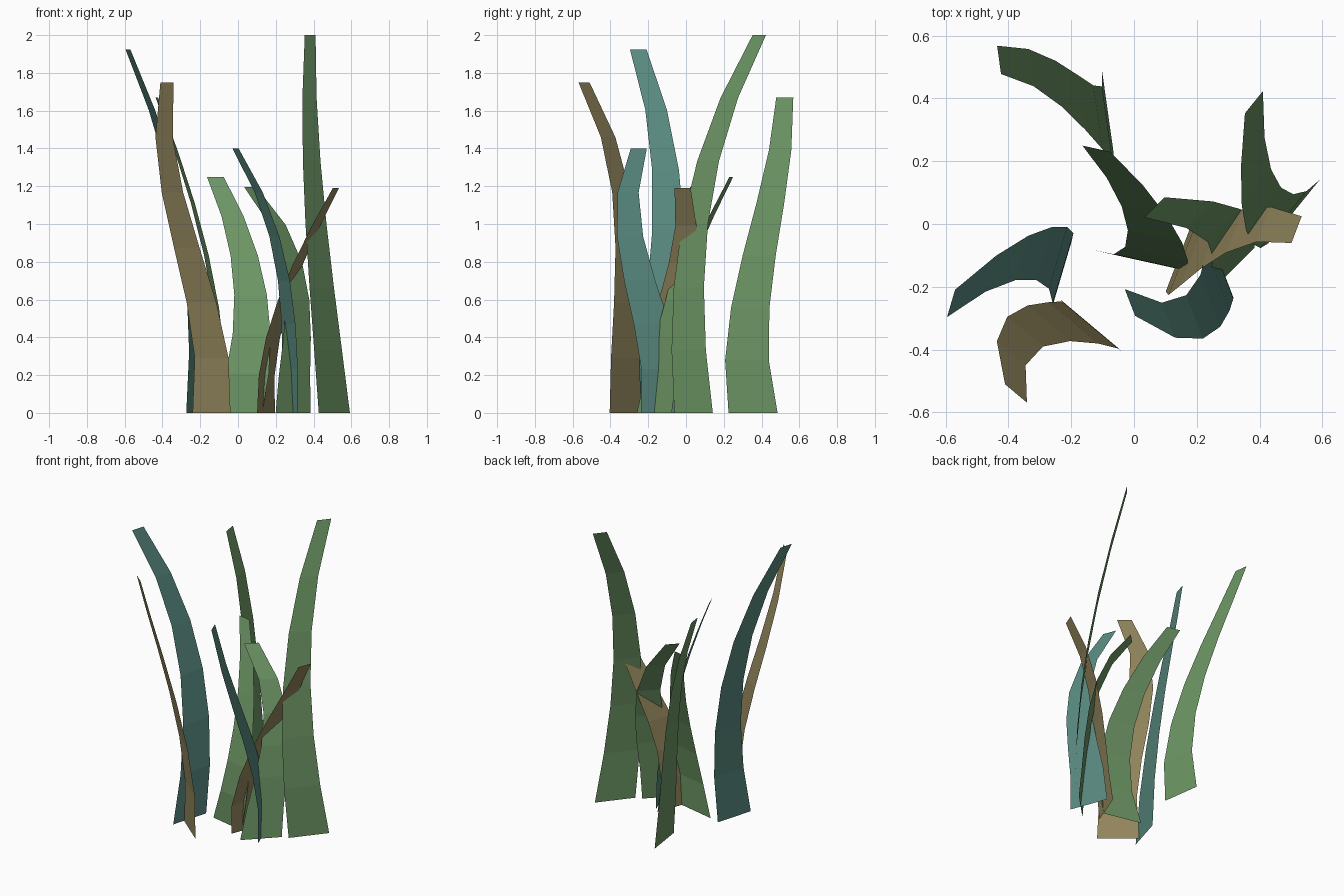
import bpy
import bmesh
from math import radians, cos, sin
from mathutils import Vector

cube = bpy.data.objects.get("Cube")
if cube:
    bpy.data.objects.remove(cube, do_unlink=True)

SEGMENTS = 6
BASE_WIDTH = 0.262
TIP_WIDTH = 0.091


def make_material(name, rgb):
    mat = bpy.data.materials.new(name)
    mat.use_nodes = True
    colour = (*rgb, 1.0)
    mat.diffuse_color = colour
    mat.node_tree.nodes["Principled BSDF"].inputs["Base Color"].default_value = colour
    return mat


leaf_green = make_material("leaf green", (0.15, 0.30, 0.127))
blue_green = make_material("blue green", (0.10, 0.255, 0.215))
dry_olive = make_material("dry olive", (0.285, 0.235, 0.107))


def spine_point(points, t):
    """Smooth curve passing through evenly spaced spine points."""
    s = t * (len(points) - 1)
    result = Vector((0, 0))
    for i, p in enumerate(points):
        weight = 1.0
        for j in range(len(points)):
            if j != i:
                weight *= (s - j) / (i - j)
        result += Vector(p) * weight
    return result


def make_blade(name, material, height, yaw, spine):
    """Flat tapering ribbon with level cross edges, bent along its spine."""
    across = Vector((cos(radians(yaw)), sin(radians(yaw)), 0))
    bm = bmesh.new()
    previous = None
    for level in range(SEGMENTS + 1):
        t = level / SEGMENTS
        centre = spine_point(spine, t).to_3d()
        centre.z = height * t
        half = across * (BASE_WIDTH + (TIP_WIDTH - BASE_WIDTH) * t) / 2
        row = [bm.verts.new(centre - half), bm.verts.new(centre + half)]
        if previous:
            bm.faces.new((previous[0], previous[1], row[1], row[0]))
        previous = row
    mesh = bpy.data.meshes.new(name)
    bm.to_mesh(mesh)
    bm.free()
    mesh.materials.append(material)
    obj = bpy.data.objects.new(name, mesh)
    bpy.context.collection.objects.link(obj)
    return obj


# Green blades
make_blade("tall_left_blade", leaf_green, 2.0, 51,
           [(.51, .04), (.443, .015), (.39, .117), (.382, .388)])
make_blade("back_right_blade", leaf_green, 1.67, 98,
           [(-.083, .355), (-.115, .34), (-.24, .447), (-.43, .523)])
make_blade("middle_blade", leaf_green, 1.25, -12.5,
           [(0, -.112), (.072, -.095), (.033, .04), (-.12, .24)])
make_blade("curled_left_blade", leaf_green, 1.195, 45,
           [(.292, -.168), (.313, -.09), (.287, -.005), (.065, .053)])

# Blue-green blades
make_blade("tall_right_blade", blue_green, 1.925, 73.6,
           [(-.237, -.185), (-.242, -.108), (-.357, -.108), (-.583, -.253)])
make_blade("front_left_blade", blue_green, 1.4, -69,
           [(.271, -.115), (.268, -.18), (.193, -.296), (-.013, -.25)])

# Dry blades
make_blade("front_right_blade", dry_olive, 1.75, -40,
           [(-.14, -.32), (-.193, -.315), (-.347, -.343), (-.376, -.54)])
make_blade("leaning_blade", dry_olive, 1.19, 69,
           [(.148, -.093), (.185, -.1), (.32, -.022), (.518, -.018)])
